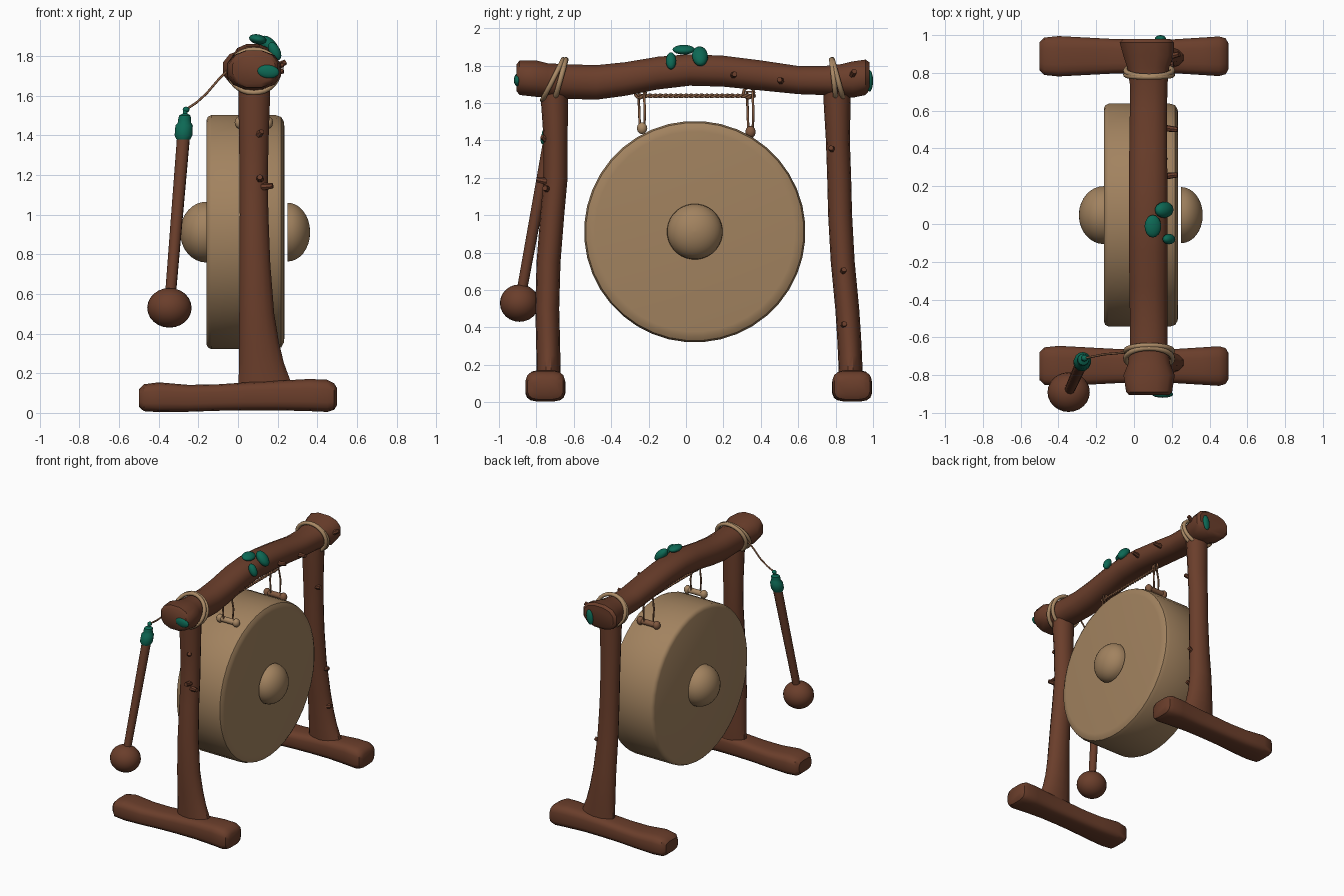
import bpy, bmesh, math
from mathutils import Vector, Matrix

if "Cube" in bpy.data.objects:
    bpy.data.objects.remove(bpy.data.objects["Cube"])


def material(name, rgb):
    m = bpy.data.materials.new(name)
    m.diffuse_color = (*rgb, 1)
    m.use_nodes = True
    m.node_tree.nodes["Principled BSDF"].inputs["Base Color"].default_value = m.diffuse_color
    return m


WOOD = material("brown wood", (0.145, 0.048, 0.024))
GONG = material("tan bronze", (0.36, 0.225, 0.115))
LEAF = material("teal leaf", (0.004, 0.14, 0.09))
ROPE = material("pale rope", (0.40, 0.25, 0.13))
CORD = material("brown cord", (0.22, 0.10, 0.05))


def finish(name, bm, mat, angle=40):
    bmesh.ops.recalc_face_normals(bm, faces=bm.faces[:])
    me = bpy.data.meshes.new(name)
    bm.to_mesh(me)
    bm.free()
    me.materials.append(mat)
    me.shade_smooth()
    me.set_sharp_from_angle(angle=math.radians(angle))
    ob = bpy.data.objects.new(name, me)
    bpy.context.collection.objects.link(ob)
    return ob


def loft(name, axis, stations, mat, n=14, power=1.0, angle=40):
    """Skin along an axis; station = (position, u min, u max, v min, v max)."""
    bm = bmesh.new()
    rows = []
    for p, u0, u1, v0, v1 in stations:
        row = []
        for i in range(n):
            a = 2 * math.pi * (i + 0.5) / n
            c, s = math.cos(a), math.sin(a)
            u = (u0 + u1) / 2 + (u1 - u0) / 2 * math.copysign(abs(c) ** power, c)
            v = (v0 + v1) / 2 + (v1 - v0) / 2 * math.copysign(abs(s) ** power, s)
            co = {"x": (p, u, v), "y": (u, p, v), "z": (u, v, p)}[axis]
            row.append(bm.verts.new(co))
        rows.append(row)
    for a, b in zip(rows, rows[1:]):
        for i in range(n):
            bm.faces.new((a[i], a[(i + 1) % n], b[(i + 1) % n], b[i]))
    bm.faces.new(rows[0])
    bm.faces.new(rows[-1])
    return finish(name, bm, mat, angle)


def lathe_x(name, profile, cy, cz, mat, n=40):
    return loft(name, "x", [(x, cy - r, cy + r, cz - r, cz + r) for x, r in profile], mat, n)


def blob(name, loc, size, mat, rot=(0, 0, 0), seg=20):
    bm = bmesh.new()
    bmesh.ops.create_uvsphere(bm, u_segments=seg, v_segments=seg // 2, radius=1)
    ob = finish(name, bm, mat, 80)
    ob.location, ob.scale, ob.rotation_euler = loc, size, rot
    return ob


def rod(name, a, b, r1, r2, mat, n=12):
    a, b = Vector(a), Vector(b)
    bm = bmesh.new()
    rot = (b - a).to_track_quat("Z", "Y").to_matrix().to_4x4()
    bmesh.ops.create_cone(bm, cap_ends=True, segments=n, radius1=r1, radius2=r2,
                          depth=(b - a).length, matrix=Matrix.Translation((a + b) / 2) @ rot)
    return finish(name, bm, mat)


def tube(name, pts, r, mat, closed=False):
    cu = bpy.data.curves.new(name, "CURVE")
    cu.dimensions = "3D"
    cu.bevel_depth, cu.bevel_resolution, cu.use_fill_caps = r, 2, True
    sp = cu.splines.new("POLY")
    sp.points.add(len(pts) - 1)
    for p, co in zip(sp.points, pts):
        p.co = (*co, 1)
    sp.use_cyclic_u = closed
    cu.materials.append(mat)
    ob = bpy.data.objects.new(name, cu)
    bpy.context.collection.objects.link(ob)


# feet: lumpy squared logs along x
for side, cy in (("near", -0.752), ("far", 0.888)):
    loft(side + "_foot", "x", [(x, cy - w, cy + w, z0, z1) for x, w, z0, z1 in (
        (-0.5, .075, .03, .12), (-0.475, .1, .008, .145), (-0.4, .108, .003, .155),
        (-0.25, .1, .005, .142), (-0.1, .092, .01, .145), (0.05, .09, .012, .155),
        (0.2, .09, .012, .163), (0.36, .1, .008, .172), (0.45, .106, .004, .168),
        (0.485, .096, .015, .15), (0.5, .07, .04, .125))], WOOD, 16, 0.55)

# posts: slightly bent trunks that flare forward in x at the foot
xs = {.1: (0, .29), .17: (0, .265), .25: (.002, .235), .35: (.003, .21), .5: (.004, .185),
      .75: (.006, .165), 1.0: (.007, .155), 1.2: (.006, .152), 1.4: (.003, .157),
      1.6: (0, .164), 1.72: (0, .164)}
ys_near = (-.735, -.735, -.736, -.738, -.742, -.735, -.715, -.697, -.697, -.703, -.705)
ys_far = (.883, .88, .877, .872, .862, .838, .824, .819, .812, .808, .807)
for name, ys in (("near_post", ys_near), ("far_post", ys_far)):
    st = [(z, x0, x1, y - .064 - .008 * (z > 1.5), y + .064 + .008 * (z > 1.5))
          for (z, (x0, x1)), y in zip(xs.items(), ys)]
    loft(name, "z", st, WOOD)

# arched cross beam with flared ends
loft("cross_beam", "y", (
    (-.905, -.03, .19, 1.66, 1.81), (-.89, -.045, .205, 1.64, 1.83),
    (-.80, -.06, .22, 1.63, 1.83), (-.74, -.035, .195, 1.625, 1.815),
    (-.65, -.025, .18, 1.62, 1.81), (-.48, -.025, .18, 1.615, 1.805),
    (-.33, -.027, .18, 1.635, 1.82), (-.15, -.03, .18, 1.67, 1.85),
    (.02, -.03, .18, 1.69, 1.863), (.2, -.03, .18, 1.685, 1.855),
    (.4, -.028, .178, 1.665, 1.83), (.6, -.025, .178, 1.645, 1.80),
    (.74, -.025, .18, 1.64, 1.80), (.83, -.04, .19, 1.635, 1.81),
    (.89, -.06, .215, 1.625, 1.825), (.96, -.08, .215, 1.64, 1.835),
    (.98, -.06, .195, 1.665, 1.82)), WOOD, 12, 0.85)

# gong drum and its two domes
CY, CZ = 0.047, 0.912
lathe_x("gong_drum", ((-.16, .565), (-.152, .583), (-.135, .592), (.19, .592),
                      (.218, .583), (.231, .56), (.234, .535)), CY, CZ, GONG)
arc = [math.radians(d) for d in range(0, 90, 11)]
lathe_x("back_dome", [(-.15, .154)] + [(-.16 - .132 * math.sin(a), .154 * math.cos(a))
                                       for a in arc], CY, CZ, GONG, 32)
lathe_x("front_dome", [(.25 + .114 * math.sin(a), .149 * math.cos(a)) for a in arc],
        CY, CZ, GONG, 32)

# hanging lugs, cord loops and rings
for name, y, zl, mat in (("near", -.235, 1.465, ROPE), ("far", .345, 1.445, CORD)):
    rod(name + "_lug", (.01, y, zl), (.15, y, zl), .021, .021, mat)
    for x in (.01, .15):
        blob(name + "_lug_knob", (x, y, zl), (.027, .028, .032), mat, seg=12)
    tube(name + "_hanging_cord", [(.05, y - .012, zl), (.045, y - .015, 1.56), (.06, y - .02, 1.66),
                                  (.1, y + .01, 1.66), (.115, y + .015, 1.56), (.11, y + .012, zl)],
         .007, CORD, True)
    tube(name + "_ring", [(.08, y - .01 + .028 * math.cos(t * math.pi / 6),
                           1.655 + .028 * math.sin(t * math.pi / 6)) for t in range(12)],
         .008, CORD, True)

# twisted rope under the beam
for k in range(2):
    pts = []
    for i in range(81):
        a = i * 0.9 + k * math.pi
        pts.append((.08 + .006 * math.cos(a), -.26 + .63 * i / 80,
                    1.638 + .006 * math.sin(a)))
    tube("twisted_rope", pts, .007, CORD)

# rope lashings around the beam ends
for name, y0, tilt in (("near_lashing", -.712, .055), ("near_lashing", -.672, .03),
                       ("far_lashing", .79, -.012), ("far_lashing", .812, -.03)):
    pts = []
    for i in range(28):
        a = 2 * math.pi * i / 28
        pts.append((.08 + .124 * math.cos(a), y0 + tilt * math.sin(a), 1.724 + .108 * math.sin(a)))
    tube(name, pts, .014, ROPE, True)

# mallet with teal cap, hung by a cord
head, top = (-.346, -.89, .53), (-.272, -.725, 1.43)
blob("mallet_head", head, (.112, .105, .1), WOOD, seg=24)
rod("mallet_handle", head, top, .027, .033, WOOD)
loft("mallet_cap", "z", [(z, x - r, x + r, y - r, y + r) for z, x, y, r in (
    (1.38, -.276, -.735, .036), (1.40, -.275, -.733, .046), (1.45, -.272, -.723, .045),
    (1.465, -.27, -.72, .034), (1.48, -.27, -.72, .033), (1.5, -.268, -.717, .03),
    (1.51, -.267, -.715, .012), (1.525, -.265, -.712, .012))], LEAF)
blob("cap_bead", (-.262, -.71, 1.53), (.017, .017, .015), LEAF, seg=12)
tube("mallet_cord", [(-.262, -.71, 1.53), (-.21, -.7, 1.565), (-.16, -.69, 1.61),
                     (-.1, -.685, 1.68), (-.045, -.68, 1.735)], .006, CORD)

# leaves
for loc, size, rot in (
        ((.10, -.012, 1.885), (.045, .06, .025), (0, .2, 0)),
        ((.16, .075, 1.85), (.064, .043, .035), (0, .85, .1)),
        ((.185, -.08, 1.825), (.05, .028, .028), (0, 1.1, 0)),
        ((.152, -.902, 1.722), (.056, .018, .034), (0, .1, 0)),
        ((.14, .982, 1.718), (.028, .018, .058), (0, .15, 0))):
    blob("leaf", loc, size, LEAF, rot, 16)

# broken twig stubs
for a, d in (((.14, .25, 1.745), (.09, .01, .01)), ((.14, .51, 1.715), (.09, -.01, .01)),
             ((.16, .88, 1.73), (.08, .02, .04)), ((.12, -.74, 1.14), (.055, -.015, .005)),
             ((.11, -.745, 1.18), (0, -.055, .01)), ((.1, -.74, 1.4), (.02, -.03, .02)),
             ((.12, .785, 1.35), (.05, -.01, .01)), ((.13, .835, .69), (.06, .01, .02)),
             ((.16, .842, .41), (.05, .005, .01))):
    rod("twig_stub", a, Vector(a) + Vector(d), .02, .014, WOOD, 7)
